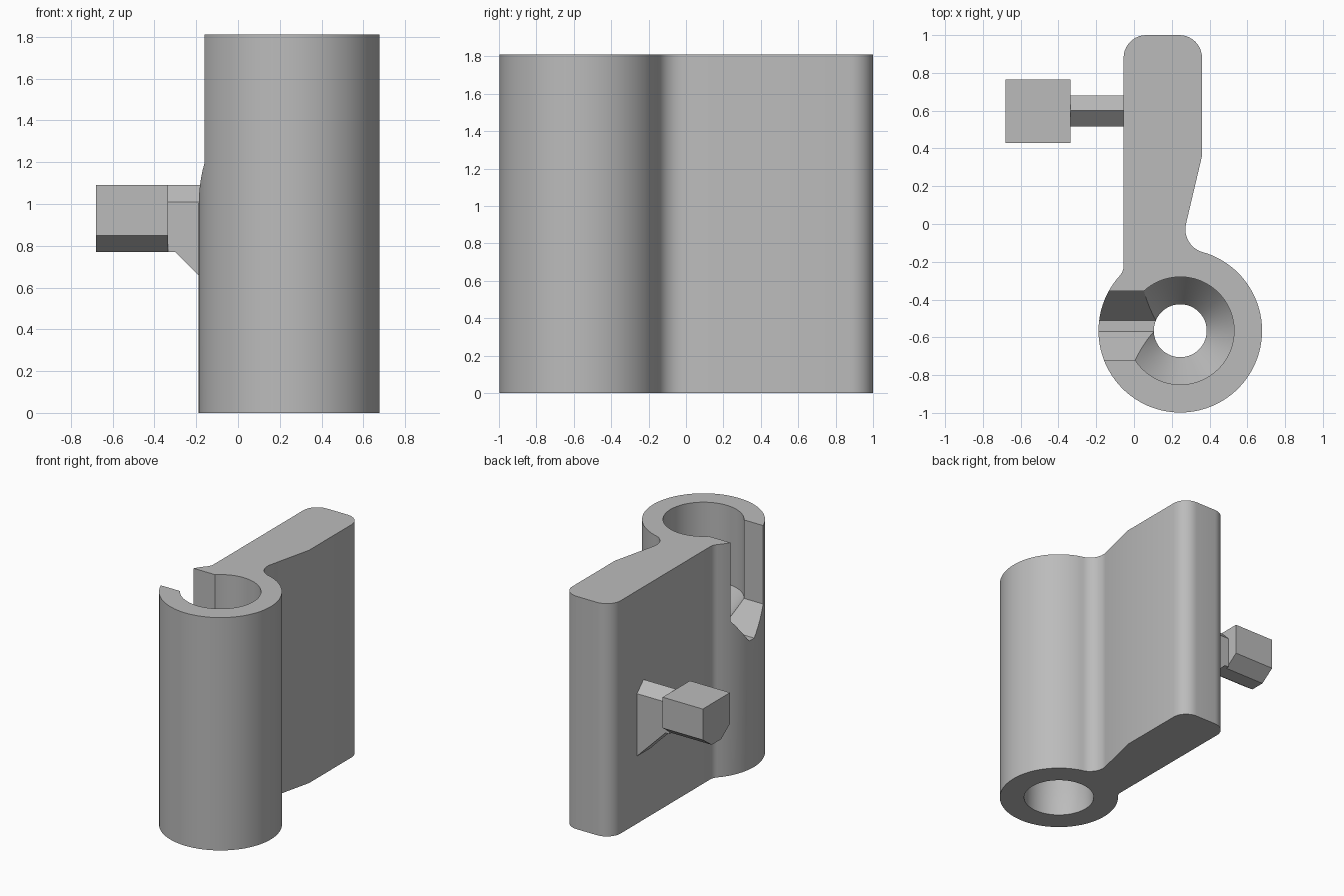
import bpy, bmesh
from math import cos, sin, radians, pi

cube = bpy.data.objects.get("Cube")
if cube:
    bpy.data.objects.remove(cube, do_unlink=True)

grey = bpy.data.materials.new("plain grey")
grey.use_nodes = True
grey.diffuse_color = (0.5, 0.5, 0.5, 1)
grey.node_tree.nodes["Principled BSDF"].inputs["Base Color"].default_value = (0.5, 0.5, 0.5, 1)

CX, CY, R, HEIGHT = 0.245, -0.565, 0.433, 1.81


def arc(cx, cy, r, start, end, steps):
    angles = [radians(start + (end - start) * i / steps) for i in range(steps + 1)]
    return [(cx + r * cos(a), cy + r * sin(a)) for a in angles]


def finish(name, bm):
    bmesh.ops.recalc_face_normals(bm, faces=bm.faces)
    mesh = bpy.data.meshes.new(name)
    bm.to_mesh(mesh)
    bm.free()
    mesh.materials.append(grey)
    obj = bpy.data.objects.new(name, mesh)
    bpy.context.collection.objects.link(obj)
    return obj


def prism(name, points, offset):
    """Extrude a closed outline of 3D points along an offset."""
    bm = bmesh.new()
    face = bm.faces.new([bm.verts.new(p) for p in points])
    extruded = bmesh.ops.extrude_face_region(bm, geom=[face])["geom"]
    verts = [g for g in extruded if isinstance(g, bmesh.types.BMVert)]
    bmesh.ops.translate(bm, verts=verts, vec=offset)
    return finish(name, bm)


def lathe(name, profile, steps=96):
    """Revolve a (radius, z) profile around the barrel axis and cap the ends."""
    bm = bmesh.new()
    rings = [[bm.verts.new((x, y, z)) for x, y in arc(CX, CY, r, 0, 360, steps)[:-1]]
             for r, z in profile]
    for low, high in zip(rings, rings[1:]):
        for i in range(steps):
            j = (i + 1) % steps
            bm.faces.new((low[i], low[j], high[j], high[i]))
    bm.faces.new(rings[0])
    bm.faces.new(rings[-1])
    return finish(name, bm)


def select_only(obj):
    bpy.ops.object.select_all(action='DESELECT')
    obj.select_set(True)
    bpy.context.view_layer.objects.active = obj


def cut(obj, cutter):
    mod = obj.modifiers.new("cut", 'BOOLEAN')
    mod.operation, mod.solver, mod.object = 'DIFFERENCE', 'EXACT', cutter
    select_only(obj)
    bpy.ops.object.modifier_apply(modifier=mod.name)
    bpy.data.objects.remove(cutter, do_unlink=True)


# Plate and barrel share one outline with blended inside corners
outline = (arc(0.065, 0.88, 0.12, 180, 90, 10)
           + arc(0.24, 0.88, 0.12, 90, 0, 10)
           + [(0.36, 0.36)]
           + arc(0.398, -0.028, 0.126, 166, 254, 14)
           + arc(CX, CY, R, 74, -222, 90)[1:]
           + arc(-0.135, -0.22, 0.08, -42, 0, 8)[1:])
body = prism("plate_and_barrel", [(x, y, 0) for x, y in outline], (0, 0, HEIGHT))

# Stepped bore: lower socket, narrow throat, conical seat, upper socket
bore = lathe("bore_cutter", [(0.255, -0.1), (0.255, 0.22), (0.14, 0.5),
                             (0.14, 1.0), (0.285, 1.2), (0.285, 1.95)])
cut(body, bore)

# Side slot with a tapered floor
slot_section = [(-0.72, 1.95), (-0.72, 1.2), (-0.57, 1.0),
                (-0.51, 1.0), (-0.355, 1.2), (-0.355, 1.95)]
slot = prism("slot_cutter", [(-0.4, y, z) for y, z in slot_section], (0.6, 0, 0))
cut(body, slot)
select_only(body)
bpy.ops.object.shade_smooth_by_angle(angle=radians(25))

# Catch block with a chamfered underside
block_section = [(0.43, 1.09), (0.43, 0.85), (0.54, 0.77),
                 (0.655, 0.77), (0.765, 0.85), (0.765, 1.09)]
prism("catch_block", [(-0.68, y, z) for y, z in block_section], (0.345, 0, 0))

# Neck with a ridged top and a sloping brace below
bm = bmesh.new()
ends = []
for x, base in ((-0.335, 0.77), (-0.3, 0.77), (-0.05, 0.52)):
    section = [(0.515, base), (0.68, base), (0.68, 1.01), (0.6, 1.09), (0.515, 1.01)]
    ends.append([bm.verts.new((x, y, z)) for y, z in section])
for near, far in zip(ends, ends[1:]):
    for i in range(5):
        j = (i + 1) % 5
        bm.faces.new((near[i], near[j], far[j], far[i]))
bm.faces.new(ends[0])
bm.faces.new(ends[-1])
finish("catch_neck", bm)
